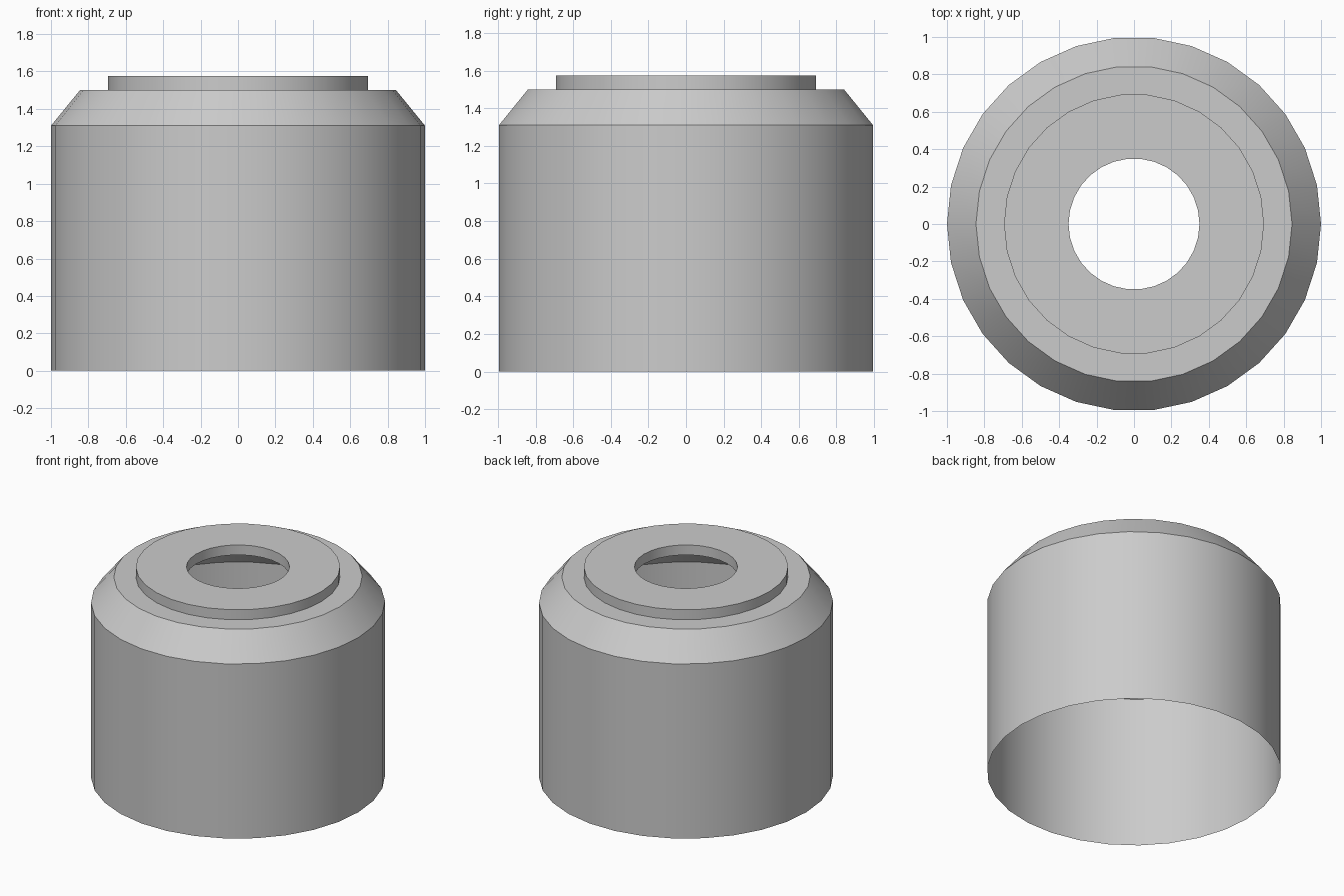
import bpy
import math

SIDES = 30

cube = bpy.data.objects.get("Cube")
if cube:
    bpy.data.objects.remove(cube, do_unlink=True)

grey = bpy.data.materials.new("plain_grey")
grey.use_nodes = True
colour = (0.6, 0.6, 0.6, 1.0)
grey.diffuse_color = colour
grey.node_tree.nodes["Principled BSDF"].inputs["Base Color"].default_value = colour


def lathe(name, profile, closed=False):
    """Revolve (radius, height) points around z."""
    count = len(profile)
    verts = []
    for r, z in profile:
        for s in range(SIDES):
            a = math.tau * s / SIDES
            verts.append((r * math.cos(a), r * math.sin(a), z))
    faces = []
    for i in range(count if closed else count - 1):
        low, high = i * SIDES, (i + 1) % count * SIDES
        for s in range(SIDES):
            t = (s + 1) % SIDES
            faces.append((low + s, low + t, high + t, high + s))
    mesh = bpy.data.meshes.new(name)
    mesh.from_pydata(verts, [], faces)
    mesh.materials.append(grey)
    obj = bpy.data.objects.new(name, mesh)
    bpy.context.collection.objects.link(obj)
    bpy.ops.object.select_all(action="DESELECT")
    obj.select_set(True)
    bpy.context.view_layer.objects.active = obj
    bpy.ops.object.shade_smooth_by_angle(angle=math.radians(30))
    return obj


# Thin open-bottomed wall with a chamfered shoulder
lathe("outer_shell", [(1, 0), (1, 1.31), (0.845, 1.5), (0.695, 1.5)])

# Raised flat collar around the central hole
lathe("top_collar", [(0.695, 1.5), (0.695, 1.575), (0.35, 1.575), (0.35, 1.5)], closed=True)

# Sloping lining under the shoulder
lathe("inner_shoulder", [(0.695, 1.5), (1, 1.145)])
